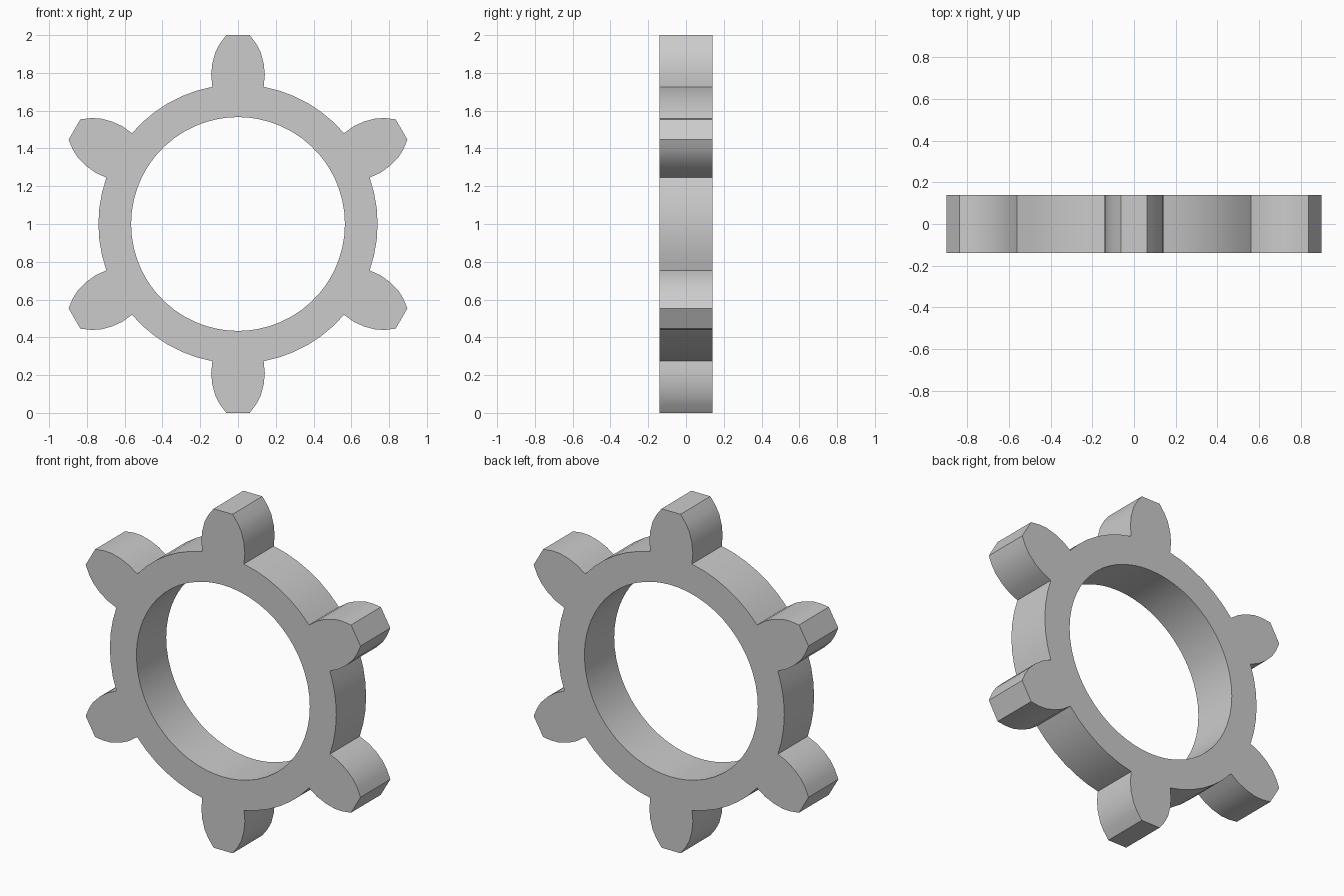
import bpy, bmesh
from math import sin, cos, atan2, radians, pi
from mathutils import Vector

if "Cube" in bpy.data.objects:
    bpy.data.objects.remove(bpy.data.objects["Cube"])

TEETH, HALF_Y = 6, 0.139
R_IN, R_ROOT, R_TIP = 0.566, 0.739, 1.0
# right flank of a tooth above the root: (half width, distance from centre)
FLANK = [(0.142, 0.79), (0.136, 0.85), (0.120, 0.91), (0.096, 0.955), (0.062, R_TIP)]
ROOT_HALF = atan2(0.136, 0.727)
TOOTH_SEGS, GAP_SEGS = 4, 6

bm = bmesh.new()


def vert(x, r, turn=0.0):
    """Point on the front side, turned clockwise from straight up."""
    return bm.verts.new((x * cos(turn) + r * sin(turn), -HALF_Y,
                         1.0 + r * cos(turn) - x * sin(turn)))


# ring angles: each pitch is a tooth root followed by a gap
pitch = 2 * pi / TEETH
angles = []
for t in range(TEETH):
    start = t * pitch - ROOT_HALF
    angles += [start + 2 * ROOT_HALF * i / TOOTH_SEGS for i in range(TOOTH_SEGS)]
    gap = pitch - 2 * ROOT_HALF
    angles += [start + 2 * ROOT_HALF + gap * i / GAP_SEGS for i in range(GAP_SEGS)]

# ring band
inner = [vert(0, R_IN, a) for a in angles]
outer = [vert(0, R_ROOT, a) for a in angles]
n = len(angles)
for i in range(n):
    j = (i + 1) % n
    bm.faces.new((inner[i], inner[j], outer[j], outer[i]))

# teeth share the root arc of the ring
per = TOOTH_SEGS + GAP_SEGS
for t in range(TEETH):
    arc = outer[t * per:t * per + TOOTH_SEGS + 1]
    right = [vert(x, r, t * pitch) for x, r in FLANK]
    left = [vert(-x, r, t * pitch) for x, r in reversed(FLANK)]
    bm.faces.new(arc + right + left)

# thickness
bmesh.ops.recalc_face_normals(bm, faces=bm.faces)
ext = bmesh.ops.extrude_face_region(bm, geom=bm.faces[:], use_keep_orig=True)
moved = [g for g in ext["geom"] if isinstance(g, bmesh.types.BMVert)]
bmesh.ops.translate(bm, verts=moved, vec=Vector((0, 2 * HALF_Y, 0)))
bmesh.ops.recalc_face_normals(bm, faces=bm.faces)

mesh = bpy.data.meshes.new("gear_ring")
bm.to_mesh(mesh)
bm.free()
gear = bpy.data.objects.new("gear_ring", mesh)
bpy.context.collection.objects.link(gear)
bpy.context.view_layer.objects.active = gear
gear.select_set(True)
bpy.ops.object.shade_smooth_by_angle(angle=radians(28))
